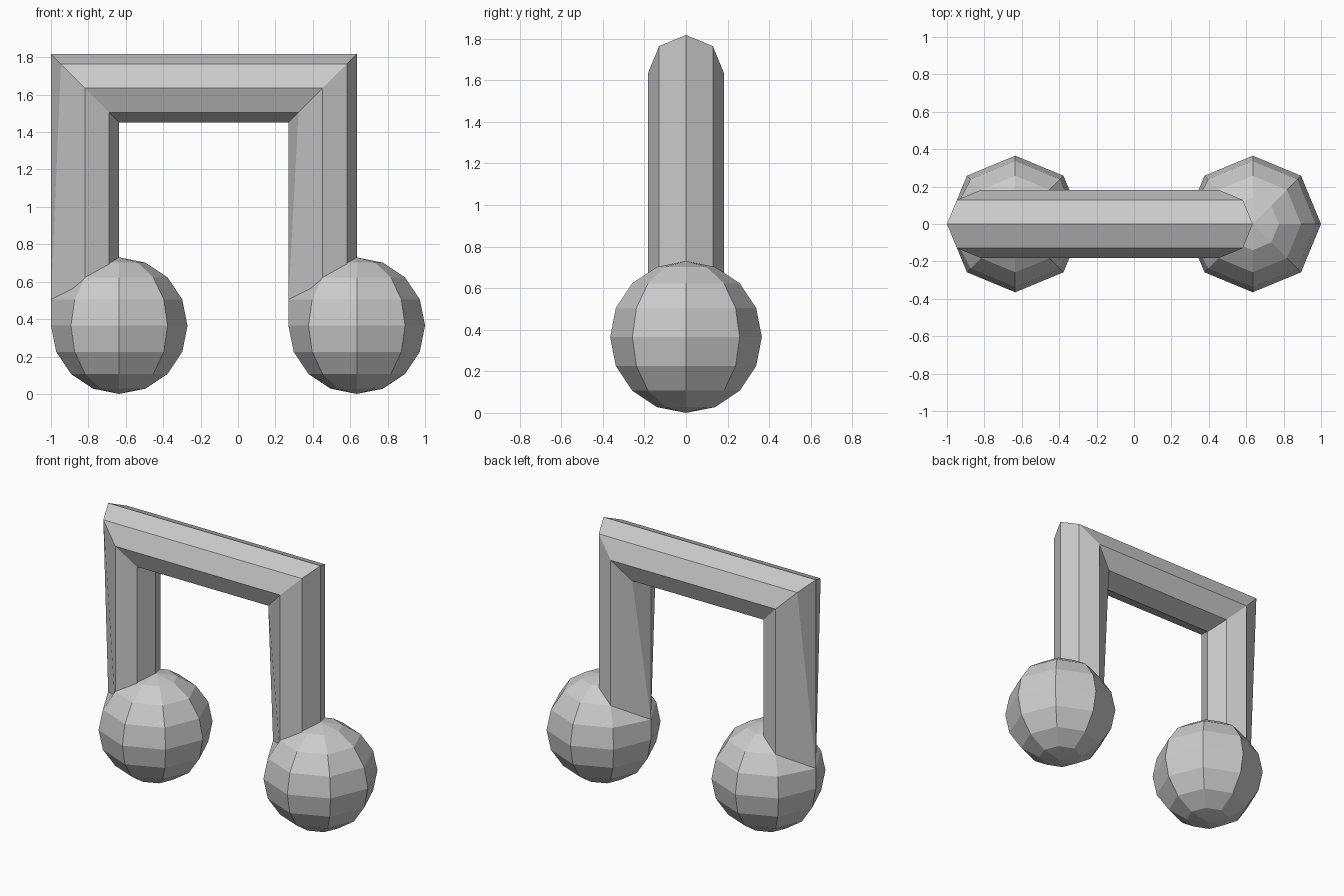
import bpy, bmesh, math

if "Cube" in bpy.data.objects:
    bpy.data.objects.remove(bpy.data.objects["Cube"])

R_HEAD, R_BAR = 0.365, 0.1825
HEAD_X = 0.635                      # note head centres at +-HEAD_X
LEFT_X, RIGHT_X = -HEAD_X - R_BAR, HEAD_X - R_BAR
BEAM_Z = 1.635
FOOT_Z = R_HEAD * (1 + math.sin(math.pi / 8))


def make_object(name, bm):
    bmesh.ops.recalc_face_normals(bm, faces=bm.faces)
    mesh = bpy.data.meshes.new(name)
    bm.to_mesh(mesh)
    bm.free()
    obj = bpy.data.objects.new(name, mesh)
    bpy.context.collection.objects.link(obj)
    return obj


# Note heads: 8-sided spheres, one vertex pulled out to meet the stem's outer edge
def note_head(name, x):
    bm = bmesh.new()
    bmesh.ops.create_uvsphere(bm, u_segments=8, v_segments=8, radius=R_HEAD)
    for v in bm.verts:
        v.co.x += x
        v.co.z += R_HEAD
        if abs(v.co.y) < 1e-4 and abs(v.co.z - FOOT_Z) < 1e-3 and v.co.x < x:
            v.co.x = x - R_HEAD
    return make_object(name, bm)


note_head("left_note_head", -HEAD_X)
note_head("right_note_head", HEAD_X)

# Stems and beam: an octagon swept along an upside-down U with mitred corners
profile = [(R_BAR * math.cos(i * math.pi / 4), R_BAR * math.sin(i * math.pi / 4))
           for i in range(8)]


def foot(x, dx, y):
    # stem foot narrows to a ridge on its left side
    if dx < -0.1:
        dx, y = -R_BAR, 0
    return (x + dx, y, FOOT_Z)


bm = bmesh.new()
stations = [
    [foot(LEFT_X, -u, y) for u, y in profile],
    [(LEFT_X - u, y, BEAM_Z + u) for u, y in profile],
    [(RIGHT_X + u, y, BEAM_Z + u) for u, y in profile],
    [foot(RIGHT_X, u, y) for u, y in profile],
]
rings = [[bm.verts.new(p) for p in ring] for ring in stations]
for a, b in zip(rings, rings[1:]):
    for i in range(8):
        j = (i + 1) % 8
        bm.faces.new((a[i], a[j], b[j], b[i]))
bm.faces.new(rings[0])
bm.faces.new(rings[-1])
bmesh.ops.remove_doubles(bm, verts=bm.verts, dist=1e-4)
make_object("stems_and_beam", bm)
